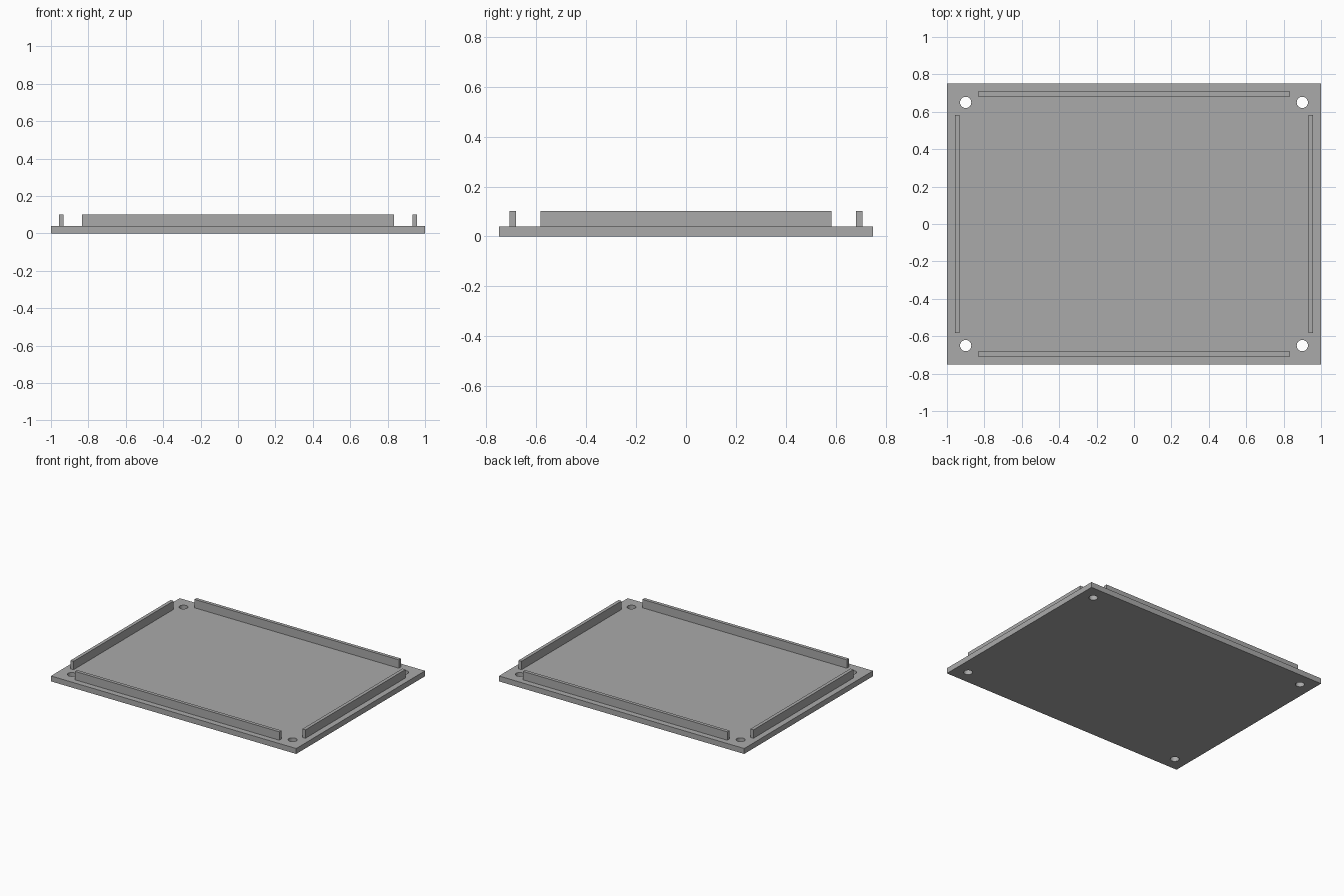
import bpy

default = bpy.data.objects.get("Cube")
if default:
    bpy.data.objects.remove(default, do_unlink=True)

# Single grey material
grey = bpy.data.materials.new("plain_grey")
grey.use_nodes = True
colour = (0.4, 0.4, 0.4, 1)
grey.diffuse_color = colour
for node in grey.node_tree.nodes:
    if node.type == 'BSDF_PRINCIPLED':
        node.inputs["Base Color"].default_value = colour

PLATE_TOP = 0.04
RIB_TOP = 0.102
RIB_WIDTH = 0.025


def box(name, centre, size):
    bpy.ops.mesh.primitive_cube_add(size=1, location=centre)
    obj = bpy.context.object
    obj.name = name
    obj.scale = size
    bpy.ops.object.transform_apply(location=False, rotation=False, scale=True)
    obj.data.materials.append(grey)
    return obj


# Base plate
plate = box("base_plate", (0, 0, PLATE_TOP / 2), (2, 1.5, PLATE_TOP))

# Round mounting hole through each corner
for x in (-0.9, 0.9):
    for y in (-0.65, 0.65):
        bpy.ops.mesh.primitive_cylinder_add(
            vertices=32, radius=0.03, depth=0.2, location=(x, y, PLATE_TOP / 2))
        cutter = bpy.context.object
        cutter.name = "hole_cutter"
        cutter.hide_render = True
        cutter.data.materials.append(grey)
        bpy.context.view_layer.objects.active = plate
        cut = plate.modifiers.new("hole", 'BOOLEAN')
        cut.operation = 'DIFFERENCE'
        cut.solver = 'EXACT'
        cut.object = cutter
        bpy.ops.object.modifier_apply(modifier=cut.name)
        bpy.data.objects.remove(cutter, do_unlink=True)

# Upright ribs along the four edges
rib_z = (PLATE_TOP + RIB_TOP) / 2
rib_height = RIB_TOP - PLATE_TOP
for side, name in ((-1, "front_rib"), (1, "back_rib")):
    box(name, (0, side * 0.695, rib_z), (1.666, RIB_WIDTH, rib_height))
for side, name in ((-1, "right_rib"), (1, "left_rib")):
    box(name, (side * 0.945, 0, rib_z), (RIB_WIDTH, 1.166, rib_height))
